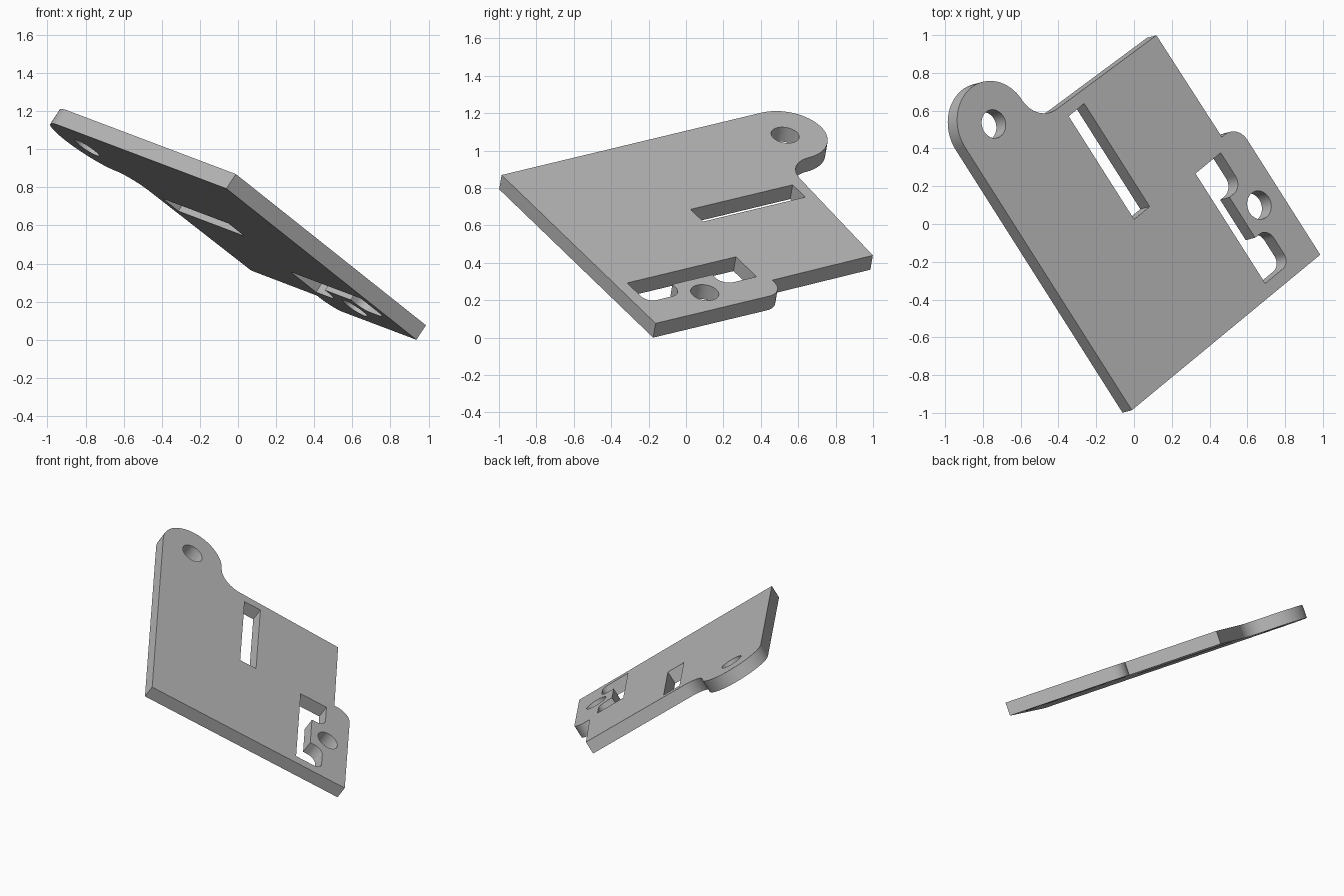
import bpy, bmesh
from math import cos, sin, radians, pi
from mathutils import Matrix, Vector

cube = bpy.data.objects.get("Cube")
if cube:
    bpy.data.objects.remove(cube, do_unlink=True)

THICK = 0.092


def arc(cx, cy, r, a0, a1, steps=12):
    """Points of a circular arc, angles in degrees."""
    angles = [radians(a0 + (a1 - a0) * i / steps) for i in range(steps + 1)]
    return [(cx + r * cos(a), cy + r * sin(a)) for a in angles]


def circle(cx, cy, r, n=48):
    return arc(cx, cy, r, 0, 360 - 360 / n, n - 1)


# Outer profile: square corners, side ear, concave fillet and round lug
outline = [(0, 0), (1.517, 0)]
outline += arc(1.417, 0.735, 0.1, 0, 90)
outline += [(1.392, 0.835), (1.387, 1.489)]
outline += arc(0.62, 1.684, 0.16, 270, 180, 16)
outline += arc(0.23, 1.681, 0.23, 1, 180, 32)

# Long slot
slot = [(0.652, 0.793), (0.777, 0.793), (0.777, 1.453), (0.652, 1.453)]

# Window with a tab reaching in between two rounded pockets
window = [(1.13, 0.07)]
window += arc(1.268, 0.13, 0.06, 270, 360)
window += arc(1.263, 0.232, 0.065, 0, 90)
window += [(1.23, 0.297), (1.23, 0.555)]
window += arc(1.263, 0.625, 0.07, 270, 360)
window += [(1.333, 0.773), (1.13, 0.773)]

# Screw holes in the ear and the lug
holes = [circle(1.361, 0.42, 0.076), circle(0.23, 1.681, 0.076)]

# Filled 2D curve, extruded to the plate thickness
curve = bpy.data.curves.new("plate_profile", "CURVE")
curve.dimensions = "2D"
curve.fill_mode = "BOTH"
curve.extrude = THICK / 2
for loop in [outline, slot, window] + holes:
    spline = curve.splines.new("POLY")
    spline.points.add(len(loop) - 1)
    for point, (x, y) in zip(spline.points, loop):
        point.co = (x, y, 0, 1)
    spline.use_cyclic_u = True

plate = bpy.data.objects.new("bracket_plate", curve)
bpy.context.collection.objects.link(plate)
bpy.ops.object.select_all(action="DESELECT")
plate.select_set(True)
bpy.context.view_layer.objects.active = plate
bpy.ops.object.convert(target="MESH")
plate = bpy.context.view_layer.objects.active
mesh = plate.data

# Tilt the plate: u along the short side, v along the long side
u = Vector((0.997, 0.823, -0.793)).normalized()
v = Vector((-0.635, 1.0, 0.24))
v = (v - u * v.dot(u)).normalized()
tilt = Matrix((u, v, u.cross(v))).transposed().to_4x4()

bm = bmesh.new()
bm.from_mesh(mesh)
bmesh.ops.remove_doubles(bm, verts=bm.verts, dist=0.0005)
bmesh.ops.recalc_face_normals(bm, faces=bm.faces)
bm.transform(tilt)

# Centre it and stand it on the ground
axes = list(zip(*(vert.co for vert in bm.verts)))
low = Vector([min(a) for a in axes])
high = Vector([max(a) for a in axes])
middle = (low + high) / 2
bm.transform(Matrix.Translation((-middle.x, -middle.y, -low.z)))
bm.to_mesh(mesh)
bm.free()

# Plain grey material
grey = bpy.data.materials.new("plain_grey")
grey.use_nodes = True
colour = (0.5, 0.5, 0.5, 1)
grey.diffuse_color = colour
grey.node_tree.nodes["Principled BSDF"].inputs["Base Color"].default_value = colour
mesh.materials.clear()
mesh.materials.append(grey)

bpy.ops.object.shade_smooth_by_angle(angle=pi / 6)
